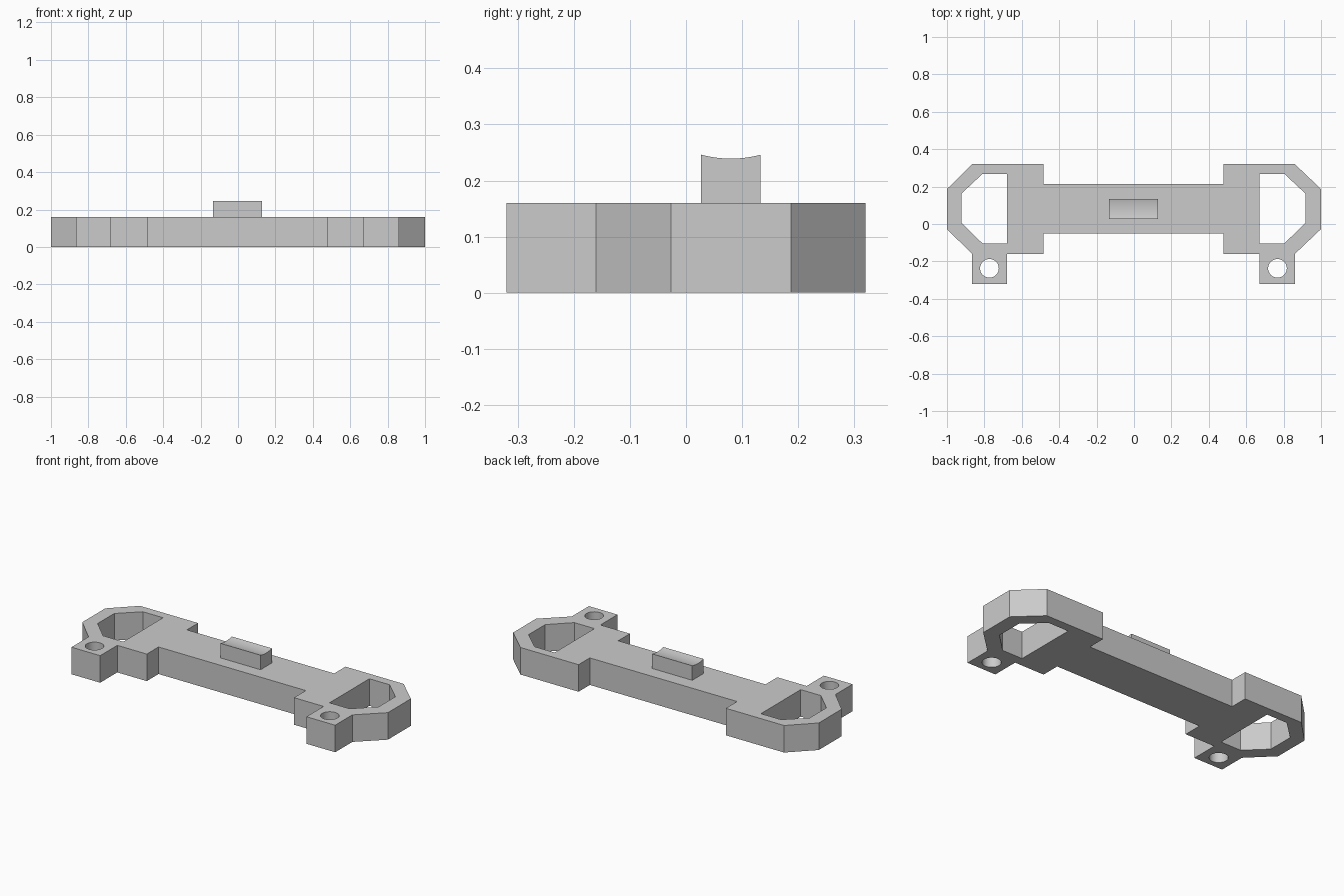
import bpy, bmesh, math
from mathutils import Vector

cube = bpy.data.objects.get("Cube")
if cube:
    bpy.data.objects.remove(cube, do_unlink=True)

THICK = 0.16
SHIFT = -0.003

grey = bpy.data.materials.new("light_grey")
grey.use_nodes = True
grey.diffuse_color = (0.6, 0.6, 0.6, 1)
grey.node_tree.nodes["Principled BSDF"].inputs["Base Color"].default_value = (0.6, 0.6, 0.6, 1)


def extruded(name, loops, direction):
    """Fill closed loops (outer outline and holes), then extrude to a solid."""
    bm = bmesh.new()
    for loop in loops:
        verts = [bm.verts.new(p) for p in loop]
        for a, b in zip(verts, verts[1:] + verts[:1]):
            bm.edges.new((a, b))
    bmesh.ops.triangle_fill(bm, use_beauty=True, edges=bm.edges[:],
                            normal=Vector(direction).normalized())
    geom = bmesh.ops.extrude_face_region(bm, geom=bm.faces[:], use_keep_orig=True)["geom"]
    moved = [v for v in geom if isinstance(v, bmesh.types.BMVert)]
    bmesh.ops.translate(bm, verts=moved, vec=direction)
    bmesh.ops.recalc_face_normals(bm, faces=bm.faces[:])
    mesh = bpy.data.meshes.new(name)
    bm.to_mesh(mesh)
    bm.free()
    mesh.materials.append(grey)
    obj = bpy.data.objects.new(name, mesh)
    bpy.context.collection.objects.link(obj)
    bpy.ops.object.select_all(action="DESELECT")
    obj.select_set(True)
    bpy.context.view_layer.objects.active = obj
    bpy.ops.object.shade_smooth_by_angle(angle=math.radians(30))
    return obj


def side(points, sign):
    return [(max(-1, min(1, sign * x + SHIFT)), y, 0) for x, y in points]


# Half outline: bar, shoulder, screw tab, chamfered end
half = [(0.482, -0.05), (0.482, -0.16), (0.675, -0.16), (0.675, -0.32),
        (0.863, -0.32), (0.863, -0.16), (1.003, -0.027), (1.003, 0.187),
        (0.863, 0.32), (0.482, 0.32), (0.482, 0.215)]
window = [(0.675, -0.104), (0.807, -0.104), (0.92, 0.006),
          (0.92, 0.162), (0.807, 0.268), (0.675, 0.268)]
screw_hole = [(0.77 + 0.05 * math.cos(t * math.tau / 32),
               -0.237 + 0.05 * math.sin(t * math.tau / 32)) for t in range(32)]

loops = [side(half, 1) + side(half, -1)[::-1]]
for sign in (1, -1):
    loops += [side(window, sign), side(screw_hole, sign)]
extruded("mounting_bracket", loops, (0, 0, THICK))

# Raised block with a shallow concave top
x0, y_mid, half_w, steps = -0.131 + SHIFT, 0.08, 0.053, 12
profile = [(x0, y_mid + half_w, THICK), (x0, y_mid - half_w, THICK)]
for i in range(steps + 1):
    t = 2 * i / steps - 1
    profile.append((x0, y_mid + half_w * t, 0.239 + 0.007 * t * t))
extruded("saddle_block", [profile], (0.263, 0, 0))
